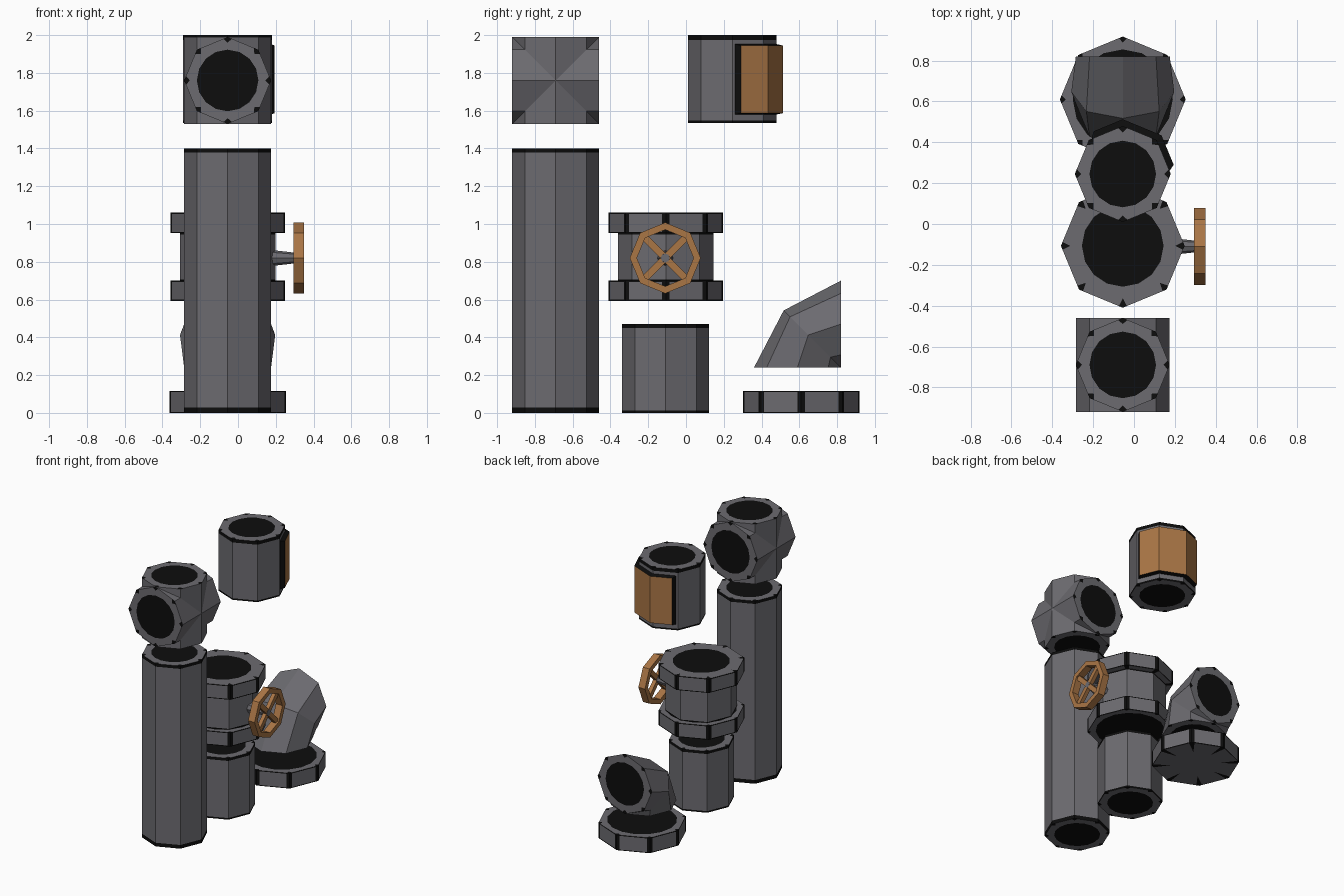
import bpy, bmesh, math
from mathutils import Vector, Matrix

if "Cube" in bpy.data.objects:
    bpy.data.objects.remove(bpy.data.objects["Cube"])

CX = -0.055          # common x of all pipe axes
GREY, BLACK, COPPER = 0, 1, 2


def material(name, rgb):
    m = bpy.data.materials.new(name)
    m.diffuse_color = (*rgb, 1)
    m.use_nodes = True
    m.node_tree.nodes["Principled BSDF"].inputs["Base Color"].default_value = m.diffuse_color
    return m


MATS = [material("steel grey", (0.15, 0.147, 0.162)),
        material("black", (0.004, 0.004, 0.004)),
        material("copper brown", (0.40, 0.18, 0.06))]


def finish(bm, name, recalc=False):
    bmesh.ops.remove_doubles(bm, verts=bm.verts, dist=0.0005)
    if recalc:
        bmesh.ops.recalc_face_normals(bm, faces=bm.faces)
    me = bpy.data.meshes.new(name)
    bm.to_mesh(me)
    bm.free()
    for m in MATS:
        me.materials.append(m)
    ob = bpy.data.objects.new(name, me)
    bpy.context.collection.objects.link(ob)
    return ob


def face(bm, pts, mat=GREY):
    f = bm.faces.new([bm.verts.new(p) for p in pts])
    f.material_index = mat


def polar(r, i, z=0.0, n=8):
    a = 2 * math.pi * i / n
    return Vector((r * math.cos(a), r * math.sin(a), z))


def cap(bm, M, r, hole, t=0.14):
    """Octagonal end: grey rim, black worn corners, black 16-sided mouth."""
    for i in range(8):
        v, w, u = polar(r, i), polar(r, i + 1), polar(r, i - 1)
        a, b = v.lerp(w, t), w.lerp(v, t)
        back = v.lerp(u, t)
        k = r - (r - hole) * 0.45
        c, d = polar(k, i), polar(k, i + 1)
        face(bm, [M @ p for p in (v, a, c, back)], BLACK)
        if hole > 0:
            mouth = [polar(hole, i + 1), polar(hole, i + .5), polar(hole, i)]
            face(bm, [M @ p for p in [a, b, d] + mouth + [c]])
        else:
            face(bm, [M @ p for p in (a, b, d, Vector(), c)])
    if hole > 0:
        face(bm, [M @ polar(hole, i, 0, 16) for i in range(16)], BLACK)


def prism(name, y, z0, z1, r, top, bottom, low=0.012, high=0.02, corners=False, t=0.14):
    """Octagonal pipe with black end bands and optional black corner strips."""
    bm = bmesh.new()
    zs = [z0, z0 + low, z1 - high, z1]
    o = Vector((CX, y, 0))
    for i in range(8):
        v, w = polar(r, i) + o, polar(r, i + 1) + o
        cols = [v, v.lerp(w, t), w.lerp(v, t), w]
        for c in range(3):
            for k in range(3):
                dark = k != 1 or (corners and c != 1)
                p, q = cols[c], cols[c + 1]
                face(bm, [(p.x, p.y, zs[k]), (q.x, q.y, zs[k]),
                          (q.x, q.y, zs[k + 1]), (p.x, p.y, zs[k + 1])],
                     BLACK if dark else GREY)
    cap(bm, Matrix.Translation((CX, y, z1)), r, top, t)
    cap(bm, Matrix.Translation((CX, y, z0)) @ Matrix.Rotation(math.pi, 4, 'X'), r, bottom, t)
    return finish(bm, name)


# straight pipes
prism("long_pipe", -0.69, 0, 1.40, 0.23, 0.163, 0.163, 0.028, 0.022)
prism("short_pipe", -0.108, 0, 0.47, 0.23, 0.163, 0.163)
prism("clad_pipe", 0.245, 1.535, 2.0, 0.235, 0.163, 0.163, 0.012, 0.025)

# base flange and valve housing
prism("base_flange", 0.61, 0, 0.117, 0.308, 0.245, 0, 0.006, 0.006, True, 0.09)
prism("valve_lower_flange", -0.107, 0.593, 0.70, 0.303, 0.25, 0.245, 0.006, 0.006, True, 0.09)
prism("valve_body", -0.107, 0.69, 0.96, 0.253, 0, 0, 0.016, 0.016)
prism("valve_upper_flange", -0.107, 0.952, 1.06, 0.303, 0.20, 0, 0.006, 0.006, True, 0.09)

# four-way junction: four arms mitred on the diagonals
bm = bmesh.new()
R = 0.23
for k in range(4):
    M = Matrix.Translation((CX, -0.69, 1.76)) @ Matrix.Rotation(k * math.pi / 2, 4, 'X')
    for i in range(8):
        o1, o2 = polar(R, i, R), polar(R, i + 1, R)
        n1, n2 = (Vector((p.x, p.y, abs(p.y))) for p in (o1, o2))
        pts = [n1, n2, o2, o1]
        if (n1 - o1).length < 1e-5:
            pts = [n1, n2, o2]
        elif (n2 - o2).length < 1e-5:
            pts = [n1, o2, o1]
        face(bm, [M @ p for p in pts])
    cap(bm, M @ Matrix.Translation((0, 0, R)), R, 0.163)
finish(bm, "cross_junction")

# elbow: three rings fanned about a shared inner corner
bm = bmesh.new()
PY, PZ = 0.82, 0.24
rings = []
for phi, rx, ru, bulge in ((0, R, R, 0), (45, 0.252, 0.214, 0.03), (90, R, R, 0)):
    a = math.radians(phi)
    ring = []
    for i in range(8):
        c, s = polar(1, i).xy
        u = ru * (1 + s) + bulge * (1 - s * s)
        ring.append(Vector((CX - rx * c, PY - u * math.cos(a), PZ + u * math.sin(a))))
    rings.append(ring)
for lo, hi in zip(rings, rings[1:]):
    for i in range(8):
        j = (i + 1) % 8
        pts = []
        for p in (lo[i], lo[j], hi[j], hi[i]):
            if all((p - q).length > 1e-4 for q in pts):
                pts.append(p)
        if len(pts) > 2:
            face(bm, pts)
cap(bm, Matrix.Translation((CX, PY - R, PZ)) @ Matrix.Rotation(math.pi, 4, 'X'), R, 0.163)
cap(bm, Matrix.Translation((CX, PY, PZ + R)) @ Matrix.Rotation(-math.pi / 2, 4, 'X'), R, 0.163)
finish(bm, "elbow")

# copper cladding plate wrapped around the back right of the upper pipe
bm = bmesh.new()


def wrap(r, e):
    v = [polar(r, i) + Vector((CX, 0.245, 0)) for i in range(4)]
    return [v[0].lerp(v[1], e), v[1], v[2], v[3].lerp(v[2], e)]


def at(p, z):
    return Vector((p.x, p.y, z))


outer, inner = wrap(0.268, 0.24), wrap(0.23, 0.06)
Z0, Z1, G = 1.587, 1.945, 0.008
for i in range(3):
    a, b, c, d = outer[i], outer[i + 1], inner[i + 1], inner[i]
    face(bm, [at(a, Z0), at(b, Z0), at(b, Z1), at(a, Z1)], COPPER)
    face(bm, [at(d, Z0 - G), at(c, Z0 - G), at(c, Z1 + G), at(d, Z1 + G)], BLACK)
    face(bm, [at(a, Z1), at(b, Z1), at(c, Z1 + G), at(d, Z1 + G)], BLACK)
    face(bm, [at(a, Z0), at(b, Z0), at(c, Z0 - G), at(d, Z0 - G)], BLACK)
for i in (0, 3):
    a, d = outer[i], inner[i]
    face(bm, [at(a, Z0), at(a, Z1), at(d, Z1 + G), at(d, Z0 - G)], BLACK)
finish(bm, "cladding_plate", True)

# valve handwheel: octagonal rim
HY, HZ = -0.11, 0.82
bm = bmesh.new()


def rim(r, i, x):
    p = polar(r, i)
    return Vector((x, HY + p.x, HZ + p.y))


section = [(0.150, 0.294), (0.188, 0.294), (0.188, 0.349), (0.150, 0.349)]
for i in range(8):
    for k in range(4):
        (r1, x1), (r2, x2) = section[k], section[(k + 1) % 4]
        face(bm, [rim(r1, i, x1), rim(r2, i, x2), rim(r2, i + 1, x2), rim(r1, i + 1, x1)], COPPER)
finish(bm, "handwheel_rim", True)

# crossed spokes
for n, ang in enumerate((45, -45)):
    bm = bmesh.new()
    M = (Matrix.Translation((0.322, HY, HZ)) @ Matrix.Rotation(math.radians(ang), 4, 'X')
         @ Matrix.Diagonal((0.03, 0.32, 0.036, 1)))
    bmesh.ops.create_cube(bm, size=1, matrix=M)
    for f in bm.faces:
        f.material_index = COPPER
    finish(bm, "handwheel_spoke_%d" % (n + 1))

# tapered valve stem
bm = bmesh.new()
bmesh.ops.create_cone(bm, cap_ends=True, segments=8, radius1=0.042, radius2=0.024, depth=0.16,
                      matrix=Matrix.Translation((0.259, HY, HZ)) @ Matrix.Rotation(math.pi / 2, 4, 'Y'))
finish(bm, "valve_stem")
